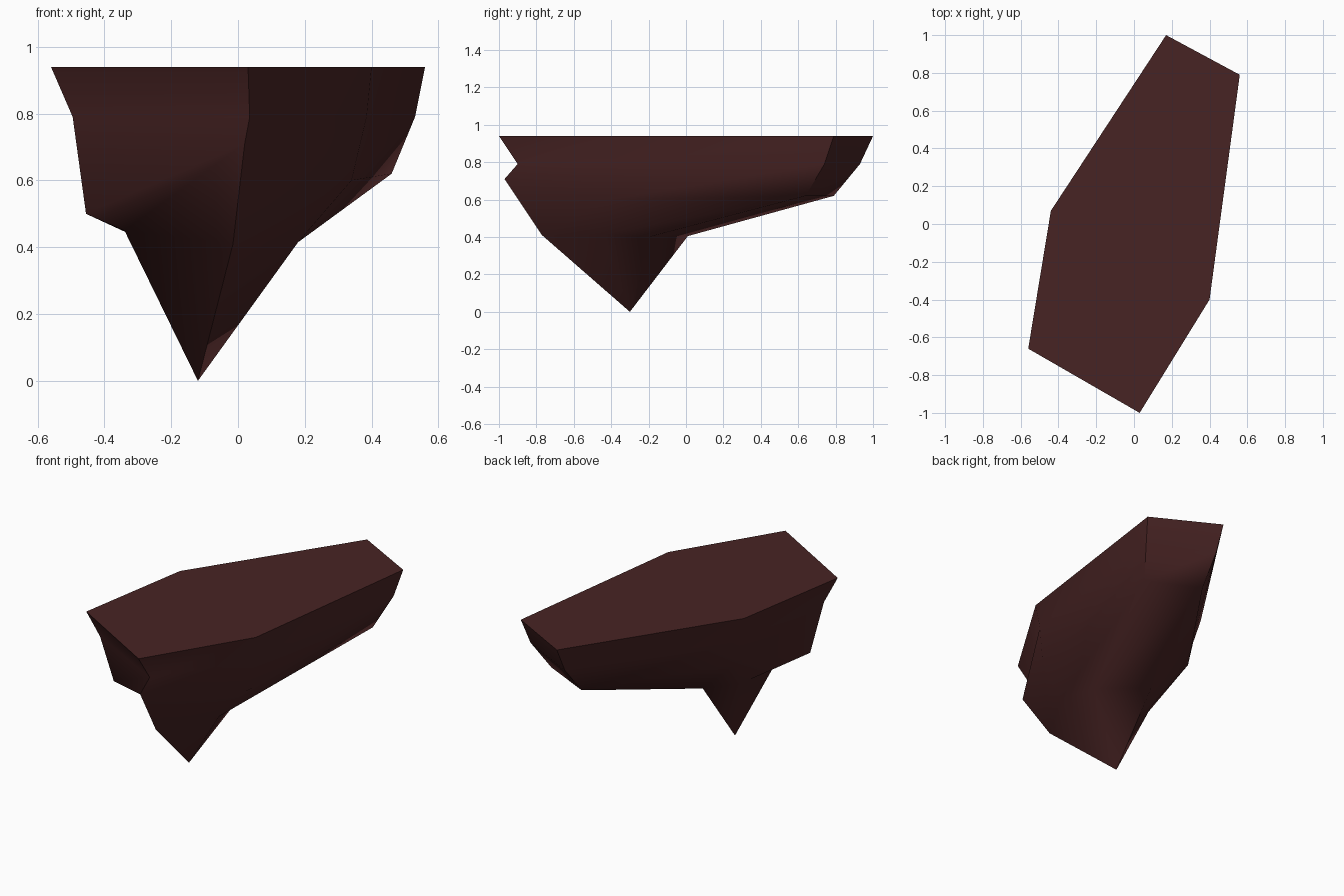
import bpy, bmesh, math

if "Cube" in bpy.data.objects:
    bpy.data.objects.remove(bpy.data.objects["Cube"])

# Six-sided rings of the rock, from the flat top down to the spike's root
RINGS = [
    [(.17, 1, .94), (.56, .79, .94), (.40, -.40, .94),
     (.03, -1, .94), (-.56, -.66, .94), (-.44, .07, .94)],
    [(.165, .93, .79), (.53, .74, .79), (.385, -.38, .79),
     (.035, -.90, .79), (-.495, -.62, .79), (-.40, .05, .79)],
    [(.15, .79, .62), (.46, .64, .62), (.34, -.41, .60),
     (.02, -.97, .71), (-.455, -.545, .50), (-.37, .04, .635)],
    [(-.12, .01, .405), (.13, -.20, .40), (.18, -.44, .415),
     (-.015, -.77, .41), (-.34, -.35, .45), (-.26, -.15, .41)],
]
TIP = (-.12, -.30, 0)

rock = bpy.data.materials.new("dark red rock")
rock.diffuse_color = (.064, .017, .017, 1)
rock.use_nodes = True
rock.node_tree.nodes["Principled BSDF"].inputs["Base Color"].default_value = rock.diffuse_color

# Skin the rings, cap the top and close the bottom to the tip
bm = bmesh.new()
rings = [[bm.verts.new(p) for p in ring] for ring in RINGS]
tip = bm.verts.new(TIP)
bm.faces.new(rings[0])
for i in range(6):
    j = (i + 1) % 6
    for upper, lower in zip(rings, rings[1:]):
        bm.faces.new((upper[i], upper[j], lower[j], lower[i]))
    bm.faces.new((rings[-1][i], rings[-1][j], tip))
bmesh.ops.recalc_face_normals(bm, faces=bm.faces)

mesh = bpy.data.meshes.new("rock_slab")
bm.to_mesh(mesh)
bm.free()
mesh.materials.append(rock)
slab = bpy.data.objects.new("rock_slab", mesh)
bpy.context.collection.objects.link(slab)

# Smooth sides, crisp rim
bpy.context.view_layer.objects.active = slab
slab.select_set(True)
bpy.ops.object.shade_smooth_by_angle(angle=math.radians(50))
